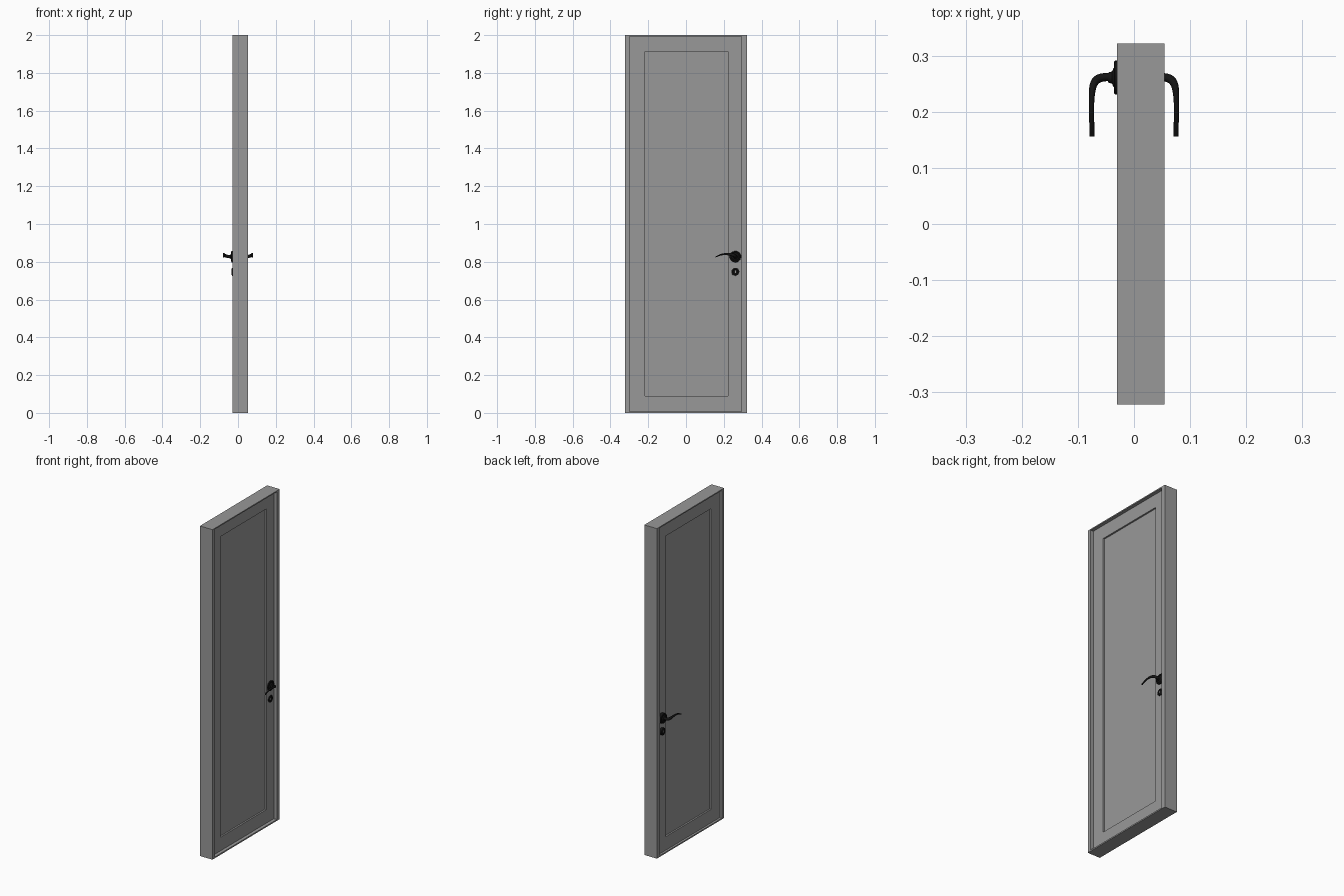
import bpy, bmesh, math
from mathutils import Vector

if "Cube" in bpy.data.objects:
    bpy.data.objects.remove(bpy.data.objects["Cube"])


def material(name, v):
    m = bpy.data.materials.new(name)
    m.diffuse_color = (v, v, v, 1)
    m.use_nodes = True
    m.node_tree.nodes["Principled BSDF"].inputs["Base Color"].default_value = m.diffuse_color
    return m


black = material("black_metal", 0.007)
grey = material("grey_paint", 0.315)
LEAF = {1: 0.034, -1: -0.017}       # x of the leaf faces on each side
HANDLE_Y, HANDLE_Z, KEY_Z = 0.261, 0.827, 0.747


def finish(name, bm, mat, smooth=False, subsurf=0):
    bmesh.ops.recalc_face_normals(bm, faces=bm.faces)
    me = bpy.data.meshes.new(name)
    bm.to_mesh(me)
    bm.free()
    ob = bpy.data.objects.new(name, me)
    bpy.context.collection.objects.link(ob)
    me.materials.append(mat)
    if subsurf:
        mod = ob.modifiers.new("Subdivision", 'SUBSURF')
        mod.levels = mod.render_levels = subsurf
    if smooth:
        bpy.ops.object.select_all(action='DESELECT')
        ob.select_set(True)
        bpy.context.view_layer.objects.active = ob
        bpy.ops.object.shade_smooth_by_angle(angle=math.radians(35))
    return ob


def bridge(bm, a, b):
    n = len(a)
    for i in range(n):
        bm.faces.new((a[i], a[(i + 1) % n], b[(i + 1) % n], b[i]))


def rect(bm, x, r):
    y0, y1, z0, z1 = r
    return [bm.verts.new((x, y, z)) for y, z in ((y0, z0), (y1, z0), (y1, z1), (y0, z1))]


def rect_ring(name, outer, inner, x0, x1):
    bm = bmesh.new()
    loops = [rect(bm, x0, outer), rect(bm, x1, outer), rect(bm, x1, inner), rect(bm, x0, inner)]
    for i in range(4):
        bridge(bm, loops[i], loops[(i + 1) % 4])
    return finish(name, bm, grey)


def box(name, r, x0, x1, mat):
    bm = bmesh.new()
    a, b = rect(bm, x0, r), rect(bm, x1, r)
    bridge(bm, a, b)
    bm.faces.new(a)
    bm.faces.new(b)
    return finish(name, bm, mat)


def lathe(name, profile, side, y, z, n=32):
    # profile of (radius, outward distance) turned about the x direction
    bm = bmesh.new()
    rings = [[bm.verts.new((side * u, y + r * math.cos(2 * math.pi * i / n),
                            z + r * math.sin(2 * math.pi * i / n))) for i in range(n)]
             for r, u in profile]
    for a, b in zip(rings, rings[1:]):
        bridge(bm, a, b)
    bm.faces.new(rings[0])
    bm.faces.new(rings[-1])
    return finish(name, bm, black, smooth=True)


def lever(name, side, n=10):
    # centre (outward, y, z), half width, half height
    path = [(0.030, .262, .828, .008, .008), (0.048, .262, .828, .007, .008),
            (0.060, .261, .829, .008, .009), (0.069, .256, .833, .008, .009),
            (0.074, .245, .837, .0065, .008), (0.0758, .225, .841, .005, .0065),
            (0.0758, .200, .841, .0045, .005), (0.0752, .178, .836, .0045, .004),
            (0.0748, .160, .827, .0045, .003), (0.0748, .156, .825, .0045, .003),
            (0.0748, .1555, .8247, .0044, .0029)]
    bm = bmesh.new()
    rings = []
    for i, (u, y, z, w, h) in enumerate(path):
        p, q = path[max(i - 1, 0)], path[min(i + 1, len(path) - 1)]
        t = Vector((q[0] - p[0], q[1] - p[1])).normalized()
        ring = []
        for k in range(n):
            a = 2 * math.pi * k / n
            c, s = w * 1.06 * math.cos(a), h * 1.06 * math.sin(a)
            ring.append(bm.verts.new((side * (u - t.y * c), y + t.x * c, z + s)))
        rings.append(ring)
    for a, b in zip(rings, rings[1:]):
        bridge(bm, a, b)
    bm.faces.new(rings[0])
    bm.faces.new(rings[-1])
    return finish(name, bm, black, smooth=True, subsurf=2)


# Outer frame, leaf stiles and rails, recessed centre panel
opening = (-0.3, 0.294, 0.008, 1.993)
panel = (-0.217, 0.222, 0.09, 1.912)
rect_ring("door_frame", (-0.322, 0.322, 0, 2), opening, -0.03, 0.054)
rect_ring("door_leaf", opening, panel, LEAF[-1], LEAF[1])
box("door_panel", panel, LEAF[-1] + 0.01, LEAF[1] - 0.01, grey)

# Handle set on both sides
for side, label, d in ((1, "right", .005), (-1, "left", 0)):
    base = abs(LEAF[side]) - 0.002
    lathe("handle_rosette_" + label,
          [(.030, base), (.030, .0335 + d), (.0285, .0355 + d), (.024, .036 + d),
           (.022, .0345 + d), (.019, .0345 + d), (.016, .037 + d), (.011, .039 + d),
           (.0095, .044 + d), (.0085, .046 + d)], side, HANDLE_Y, HANDLE_Z)
    lever("lever_" + label, side)
    lathe("keyhole_plate_" + label,
          [(.021, base), (.021, .0315 + d), (.019, .033 + d), (.014, .0335 + d),
           (.012, .032 + d), (.007, .032 + d)], side, HANDLE_Y, KEY_Z)
    # Grey key opening: a slot in the middle of the plate
    box("key_slot_" + label, (HANDLE_Y - .0025, HANDLE_Y + .0025, KEY_Z - .006, KEY_Z + .006),
        side * (.031 + d), side * (.0325 + d), grey)
